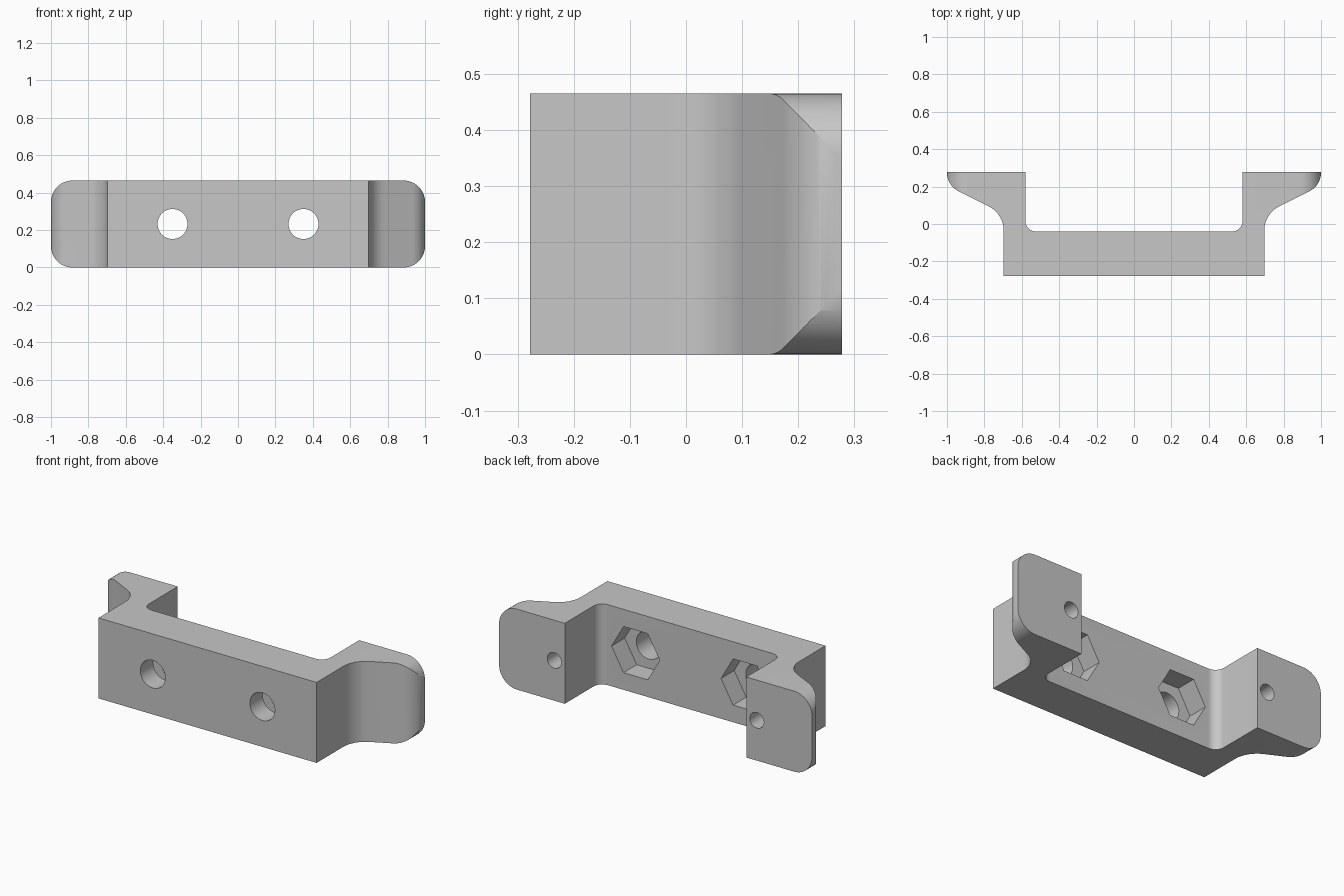
import bpy, bmesh
from math import pi, sin, cos, radians
from mathutils import Vector

HEIGHT, HALF_DEPTH = 0.465, 0.278
MID = HEIGHT / 2

old = bpy.data.objects.get("Cube")
if old:
    bpy.data.objects.remove(old, do_unlink=True)

grey = bpy.data.materials.new("plain grey")
grey.use_nodes = True
colour = (0.57, 0.57, 0.57, 1)
grey.diffuse_color = colour
grey.node_tree.nodes["Principled BSDF"].inputs["Base Color"].default_value = colour


def fillet(before, corner, after, length, steps=14):
    """Tangent arc that rounds a corner, starting 'length' away from it."""
    b, c, a = Vector(before), Vector(corner), Vector(after)
    u, v = (b - c).normalized(), (a - c).normalized()
    half = u.angle(v) / 2
    centre = c + (u + v).normalized() * length / cos(half)
    p, q = c + u * length - centre, c + v * length - centre
    sweep = pi - 2 * half
    return [centre + (p * sin((1 - i / steps) * sweep) + q * sin(i / steps * sweep)) / sin(sweep)
            for i in range(steps + 1)]


def rounded(corners):
    """Closed outline from (x, y, fillet length) corners."""
    points = []
    for i, (x, y, r) in enumerate(corners):
        before, after = corners[i - 1][:2], corners[(i + 1) % len(corners)][:2]
        # a right angle has sweep pi/2, so every fillet here is well defined
        points += fillet(before, (x, y), after, r) if r else [Vector((x, y))]
    return points


def prism(name, outline, low, high, along_y=False):
    """Closed prism along z, or along y when the outline is drawn in x and z."""
    bm = bmesh.new()
    place = (lambda p, d: (p[0], d, p[1])) if along_y else (lambda p, d: (p[0], p[1], d))
    near, far = ([bm.verts.new(place(p, d)) for p in outline] for d in (low, high))
    bm.faces.new(near)
    bm.faces.new(far)
    for i in range(len(outline)):
        bm.faces.new((near[i - 1], near[i], far[i], far[i - 1]))
    bmesh.ops.recalc_face_normals(bm, faces=bm.faces)
    mesh = bpy.data.meshes.new(name)
    bm.to_mesh(mesh)
    bm.free()
    mesh.materials.append(grey)
    obj = bpy.data.objects.new(name, mesh)
    bpy.context.collection.objects.link(obj)
    return obj


def ring(x, radius, sides):
    return [(x + radius * cos(2 * pi * i / sides), MID + radius * sin(2 * pi * i / sides))
            for i in range(sides)]


def combine(target, tool, operation):
    """Apply a boolean and discard its helper."""
    mod = target.modifiers.new(operation.lower(), "BOOLEAN")
    mod.operation, mod.object, mod.solver = operation, tool, "EXACT"
    bpy.context.view_layer.objects.active = target
    bpy.ops.object.modifier_apply(modifier=mod.name)
    bpy.data.objects.remove(tool, do_unlink=True)


# Bracket: half of the plan outline, mirrored into the full U shape
half = rounded([(0, -HALF_DEPTH, 0), (0.697, -HALF_DEPTH, 0), (0.697, 0.055, 0.09),
                (1, 0.206, 0.07), (1, HALF_DEPTH, 0), (0.58, HALF_DEPTH, 0),
                (0.58, -0.04, 0.055), (0, -0.04, 0)])[1:-1]
outline = half + [Vector((-p.x, p.y)) for p in reversed(half)]
bracket = prism("mounting_bracket", outline, -0.1, HEIGHT + 0.1)

# Trim to height with rounded ends on the two ears
ends = rounded([(-1, 0, 0.115), (1, 0, 0.115), (1, HEIGHT, 0.115), (-1, HEIGHT, 0.115)])
combine(bracket, prism("end_rounding", ends, -0.4, 0.4, True), "INTERSECT")

for side in (-1, 1):
    # Bolt hole, hexagonal nut pocket behind it, and blind screw hole in the ear
    for name, x, radius, sides, low, high in (
            ("bolt_hole", 0.35, 0.08, 48, -0.4, 0.1),
            ("nut_pocket", 0.35, 0.154, 6, -0.16, 0.1),
            ("screw_hole", 0.647, 0.045, 32, 0, 0.4)):
        combine(bracket, prism(name, ring(side * x, radius, sides), low, high, True), "DIFFERENCE")

bpy.ops.object.select_all(action="DESELECT")
bracket.select_set(True)
bpy.context.view_layer.objects.active = bracket
bpy.ops.object.shade_smooth_by_angle(angle=radians(25))
